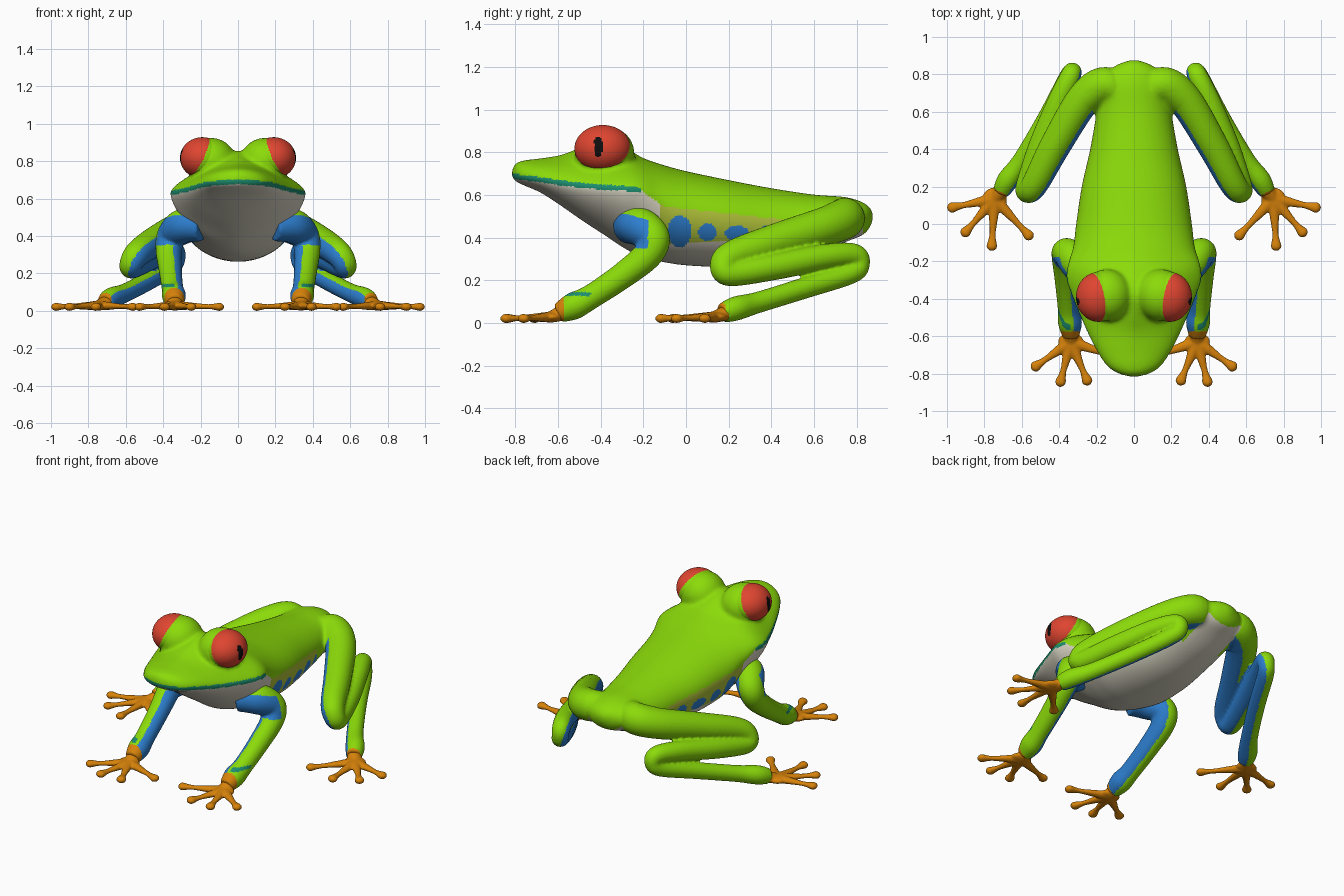
import bpy, bmesh, math
from mathutils import Vector, Matrix

if "Cube" in bpy.data.objects:
    bpy.data.objects.remove(bpy.data.objects["Cube"])

# ---- colours ----
COLOURS = {
    "leaf green": (0.26, 0.71, 0.003), "belly white": (0.70, 0.67, 0.55),
    "teal lip": (0.012, 0.27, 0.16), "flank yellow": (0.42, 0.52, 0.04),
    "inner blue": (0.026, 0.21, 0.62), "toe orange": (0.68, 0.225, 0.003),
    "eye red": (0.74, 0.06, 0.03), "pupil black": (0.004, 0.004, 0.004)}
GREEN, WHITE, TEAL, YELLOW, BLUE, ORANGE, RED, BLACK = range(8)
MATS = []
for name, c in COLOURS.items():
    m = bpy.data.materials.new(name)
    m.diffuse_color = (*c, 1)
    m.use_nodes = True
    m.node_tree.nodes["Principled BSDF"].inputs["Base Color"].default_value = m.diffuse_color
    MATS.append(m)


# ---- helpers ----
def spline(pts, steps):
    """Catmull-Rom curve through tuples of any length."""
    out = []
    n = len(pts)
    for i in range(n - 1):
        a, b, c, d = (pts[max(0, min(n - 1, i + k))] for k in (-1, 0, 1, 2))
        for s in range(steps):
            t = s / steps
            out.append(tuple(0.5 * (2 * q + (r - p) * t + (2 * p - 5 * q + 4 * r - w) * t * t
                             + (3 * q - p - 3 * r + w) * t ** 3) for p, q, r, w in zip(a, b, c, d)))
    return out + [tuple(pts[-1])]


def skin(bm, rings):
    """Bridge vertex rings and cap both ends."""
    rings = [[bm.verts.new(p) for p in r] for r in rings]
    n = len(rings[0])
    for a, b in zip(rings, rings[1:]):
        for i in range(n):
            j = (i + 1) % n
            bm.faces.new((a[i], a[j], b[j], b[i]))
    bm.faces.new(rings[0])
    bm.faces.new(rings[-1])


def tube(bm, pts, flat=1.0, n=24, steps=8):
    """Round limb along (x, y, z, radius) points."""
    path = spline(pts, steps)
    pos = [Vector(p[:3]) for p in path]
    u, rings = None, []
    for i, p in enumerate(pos):
        t = (pos[min(i + 1, len(pos) - 1)] - pos[max(i - 1, 0)]).normalized()
        u = t.cross(Vector((0, 0, 1))) if u is None else u - t * u.dot(t)
        u.normalize()
        v = t.cross(u)
        ring = []
        for k in range(n):
            a = 2 * math.pi * k / n
            o = (u * math.cos(a) + v * math.sin(a)) * path[i][3]
            o.z *= flat
            ring.append(p + o)
        rings.append(ring)
    skin(bm, rings)


def ball(bm, centre, radii, seg=48):
    bmesh.ops.create_uvsphere(bm, u_segments=seg, v_segments=seg * 2 // 3, radius=1,
                              matrix=Matrix.Translation(centre) @ Matrix.Diagonal((*radii, 1)))


def lerp(y, table):
    """Piecewise linear lookup."""
    if y <= table[0][0]:
        return table[0][1]
    for (a, p), (b, q) in zip(table, table[1:]):
        if y <= b:
            return p + (q - p) * (y - a) / (b - a)
    return table[-1][1]


def finish(name, bm, rule, voxel=0, smooth=0, mirror=True):
    """Fuse, soften, mirror, then colour the faces by rule(centre, normal) on the +x side."""
    bmesh.ops.recalc_face_normals(bm, faces=bm.faces)
    me = bpy.data.meshes.new(name)
    bm.to_mesh(me)
    bm.free()
    ob = bpy.data.objects.new(name, me)
    bpy.context.collection.objects.link(ob)
    if voxel:
        md = ob.modifiers.new("fuse", 'REMESH')
        md.mode, md.voxel_size = 'VOXEL', voxel
    if smooth:
        md = ob.modifiers.new("soften", 'SMOOTH')
        md.factor, md.iterations = 0.5, smooth
    if mirror:
        md = ob.modifiers.new("mirror", 'MIRROR')
        md.use_mirror_merge = False
    new = bpy.data.meshes.new_from_object(ob.evaluated_get(bpy.context.evaluated_depsgraph_get()))
    ob.modifiers.clear()
    ob.data = new
    new.materials.clear()
    for m in MATS:
        new.materials.append(m)
    for f in new.polygons:
        c, nrm = f.center.copy(), f.normal.copy()
        if c.x < 0:
            c.x, nrm.x = -c.x, -nrm.x
        f.material_index = rule(c, nrm)
    new.shade_smooth()
    return ob


# ---- body and head: y, half width, widest z, top z, bottom z, top and bottom roundness ----
BODY = [(-.817, .02, .695, .715, .685, 2, 2), (-.80, .085, .69, .747, .665, 2, 2),
        (-.76, .145, .685, .762, .645, 2, 2), (-.68, .2, .675, .772, .61, 1.8, 1.9),
        (-.58, .25, .66, .79, .545, 1.5, 1.8), (-.48, .295, .648, .83, .475, 1.25, 1.7),
        (-.38, .335, .64, .858, .41, 1.2, 1.65), (-.29, .363, .635, .83, .35, 1.3, 1.65),
        (-.21, .352, .625, .778, .31, 1.6, 1.7), (-.12, .325, .57, .745, .288, 1.9, 1.9),
        (0, .31, .51, .712, .27, 2, 2), (.2, .28, .48, .67, .262, 2, 2),
        (.4, .235, .46, .632, .275, 2, 2), (.6, .2, .45, .602, .32, 2, 2),
        (.75, .175, .47, .59, .38, 2, 2), (.84, .11, .49, .56, .42, 2, 2), (.877, .02, .50, .52, .48, 2, 2)]
EYE = Vector((.19, -.39, .817))
GAZE = Vector((.9, -.17, .42)).normalized()
LID = EYE - GAZE * .05
HIP = [(.06, .66, .48, .08), (.15, .745, .492, .095), (.27, .665, .457, .092), (.42, .42, .383, .083)]
INNER = Vector((-.78, -.4, -.42)).normalized()
bm = bmesh.new()
rings = []
for y, w, zm, zt, zb, pt, pb in spline(BODY, 6):
    ring = []
    for k in range(64):
        a = 2 * math.pi * k / 64
        c, s = math.cos(a), math.sin(a)
        e = 2 / (pt if s > 0 else pb)
        ring.append((math.copysign(abs(c) ** e, c) * w, y,
                     zm + math.copysign(abs(s) ** e, s) * ((zt - zm) if s > 0 else (zm - zb))))
    rings.append(ring)
skin(bm, rings)
for side in (1, -1):
    ball(bm, (LID.x * side, LID.y, LID.z), (.135, .14, .129))
    # hip roots melt into the body
    tube(bm, [(x * side, y, z, r) for x, y, z, r in HIP[:3]] + [(.33 * side, .565, .425, .07)])

LIP = [(p[0], p[2]) for p in BODY[:9]]
EDGE = [(-.21, .62), (-.1, .545), (.55, .475), (.87, .45)]
SPOTS = [(-.03, .43, .055, .075), (.1, .425, .043, .042), (.24, .42, .057, .037),
         (.38, .415, .045, .04), (.5, .41, .04, .04)]


def body_rule(c, n):
    if c.y < -.21:
        d = c.z - lerp(c.y, LIP)
        return GREEN if d > .008 else TEAL if d > -.016 else WHITE
    if c.y > .5 and c.x > .2:
        return BLUE if n.dot(INNER) > .42 else GREEN
    if c.z > lerp(c.y, EDGE):
        return GREEN
    if any(((c.y - y) / ry) ** 2 + ((c.z - z) / rz) ** 2 < 1 for y, z, ry, rz in SPOTS):
        return BLUE
    if c.y > .6 and c.x > .13:
        return BLUE if n.y < .2 else GREEN
    if -.12 < c.y < .6 and c.z > lerp(c.y, [(-.1, .37), (.5, .40)]):
        return YELLOW
    return GREEN if c.y > .83 else WHITE


finish("body", bm, body_rule, voxel=.0098, smooth=18, mirror=False)


# ---- eyes with green lids and upright slit pupils ----
def eye_rule(c, n):
    if c.x > .25 and (abs(c.y + .412) / .019) ** 3 + (abs(c.z - .827) / .047) ** 3 < 1:
        return BLACK
    return RED if (c - EYE).dot(GAZE) > .016 else GREEN


bm = bmesh.new()
ball(bm, EYE, (.12, .133, .111), 108)
finish("eyes", bm, eye_rule)

# ---- hind legs folded in three ----
bm = bmesh.new()
tube(bm, HIP + [(.52, .23, .32, .073), (.56, .178, .275, .066), (.57, .21, .232, .06),
                (.5, .42, .265, .063), (.405, .65, .31, .06), (.342, .785, .318, .055),
                (.332, .812, .276, .05), (.36, .77, .232, .05), (.47, .56, .165, .05),
                (.60, .34, .097, .05), (.675, .235, .068, .057), (.71, .17, .045, .046)])


def hind_rule(c, n):
    if c.y < .3 and c.x > .6 and c.z < .12 and c.y - .5 * (c.x - .7) < .165:
        return ORANGE
    return BLUE if n.dot(INNER) > .42 else GREEN


finish("hind_legs", bm, hind_rule, voxel=.0086, smooth=4)

# ---- front legs ----
bm = bmesh.new()
tube(bm, [(.19, -.27, .45, .08), (.29, -.225, .455, .092), (.355, -.155, .40, .08), (.37, -.18, .32, .07),
          (.362, -.3, .22, .062), (.35, -.45, .12, .058), (.342, -.53, .078, .064), (.338, -.6, .045, .045)])


def front_rule(c, n):
    if c.y < -.575:
        return ORANGE
    if n.x < -.35 or (c.z > .35 and c.y < -.18 and n.z < .6):
        return BLUE
    return TEAL if .128 < c.z < .145 and n.z > .1 and n.x > -.1 else GREEN


finish("front_legs", bm, front_rule, voxel=.0086, smooth=4)


# ---- feet: flat palm and four toes with round pads ----
def foot(name, heel, palm, radii, tips):
    bm = bmesh.new()
    ball(bm, palm, radii)
    tube(bm, [(*heel, .044), (*palm, .034)], .8)
    for x, y in tips:
        a, b = Vector(palm), Vector((x, y, .021))
        d = (b - a).normalized()
        pts = [(a, .036), (a.lerp(b, .35), .026), (a.lerp(b, .7), .0175), (b - d * .035, .021),
               (b, .029), (b + d * .016, .022), (b + d * .026, .008)]
        tube(bm, [(*p, r) for p, r in pts], .75, 16, 5)
    finish(name, bm, lambda c, n: ORANGE, voxel=.0064, smooth=4)


foot("hind_feet", (.705, .185, .045), (.745, .135, .028), (.066, .06, .024),
     [(.973, .088), (.902, -.045), (.76, -.118), (.562, -.062)])
foot("front_feet", (.338, -.59, .044), (.338, -.63, .028), (.068, .05, .024),
     [(.527, -.762), (.393, -.845), (.25, -.838), (.10, -.71)])
